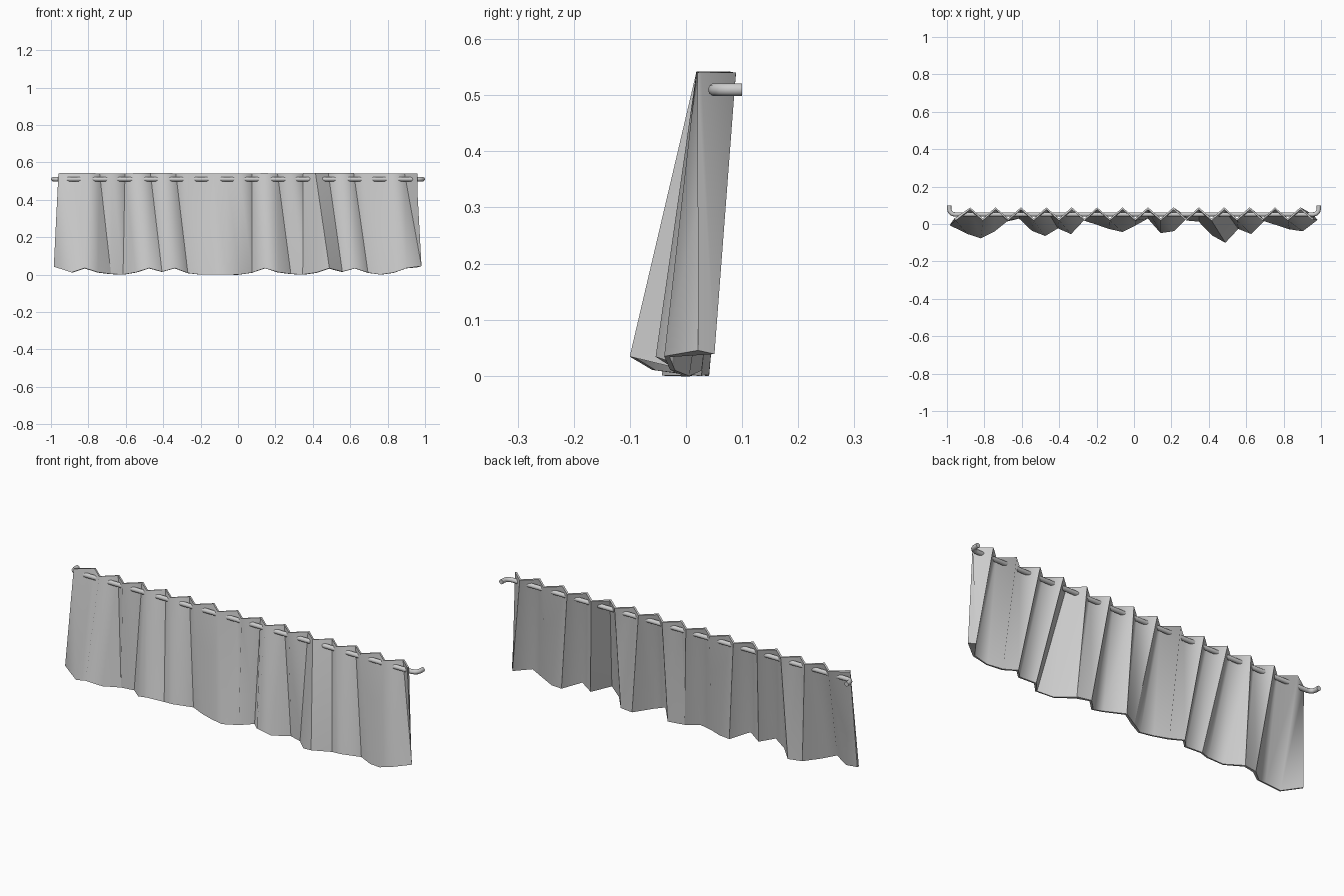
import bpy, bmesh, math

if "Cube" in bpy.data.objects:
    bpy.data.objects.remove(bpy.data.objects["Cube"])

# Curtain cloth: regular zigzag pleats at the top, loose folds at the hem
hem_y = [-.003, -.048, -.071, -.038, .02, .035, -.032, -.059, -.018, -.049, .025, .003,
         -.022, -.038, 0.0, .035, -.044, -.034, .035, .02, -.057, -.095, -.02, -.049,
         .022, 0.0, -.024, -.034, .036]
hem_z = [.042, .011, .034, .012, .003, 0, .012, .034, .015, .034, .008, 0,
         0, 0, 0, .01, .034, .013, .003, 0, .01, .033, .015, .033, .01, 0, .01, .034, .042]
n = len(hem_y)
bm = bmesh.new()
top, hem = [], []
for i in range(n):
    end = i in (0, n - 1)
    s = 2 * i / (n - 1) - 1
    x = 0.957 * s if end else 0.951 * s + 0.007
    top.append(bm.verts.new((x, 0.024 if i % 2 == 0 else 0.083, 0.541)))
    hem.append(bm.verts.new((-0.983 if i == 0 else -0.957 + 0.0688 * i, hem_y[i], hem_z[i])))
for i in range(n - 1):
    bm.faces.new((hem[i], hem[i + 1], top[i]))
    bm.faces.new((hem[i + 1], top[i + 1], top[i]))
mesh = bpy.data.meshes.new("curtain_cloth")
bm.to_mesh(mesh)
bm.free()
cloth = bpy.data.objects.new("curtain_cloth", mesh)
bpy.context.collection.objects.link(cloth)
bpy.context.view_layer.objects.active = cloth
cloth.select_set(True)
sol = cloth.modifiers.new("thickness", 'SOLIDIFY')
sol.thickness = 0.009
sol.offset = 0
sol.use_even_offset = True
bpy.ops.object.modifier_apply(modifier=sol.name)
bpy.ops.object.shade_smooth_by_angle(angle=math.radians(70))
cloth.select_set(False)

# Rod woven through the pleats, ends bent back to the wall
half = [(0.958, 0.051), (0.973, 0.055), (0.984, 0.065), (0.988, 0.08), (0.988, 0.1)]
path = [(-x, y) for x, y in reversed(half)] + half
cu = bpy.data.curves.new("curtain_rod", 'CURVE')
cu.dimensions = '3D'
cu.bevel_depth = 0.0118
cu.bevel_resolution = 3
cu.use_fill_caps = True
sp = cu.splines.new('POLY')
sp.points.add(len(path) - 1)
for p, (x, y) in zip(sp.points, path):
    p.co = (x, y, 0.51, 1)
rod = bpy.data.objects.new("curtain_rod", cu)
bpy.context.collection.objects.link(rod)
bpy.context.view_layer.objects.active = rod
rod.select_set(True)
bpy.ops.object.convert(target='MESH')
bpy.ops.object.shade_smooth_by_angle(angle=math.radians(50))
